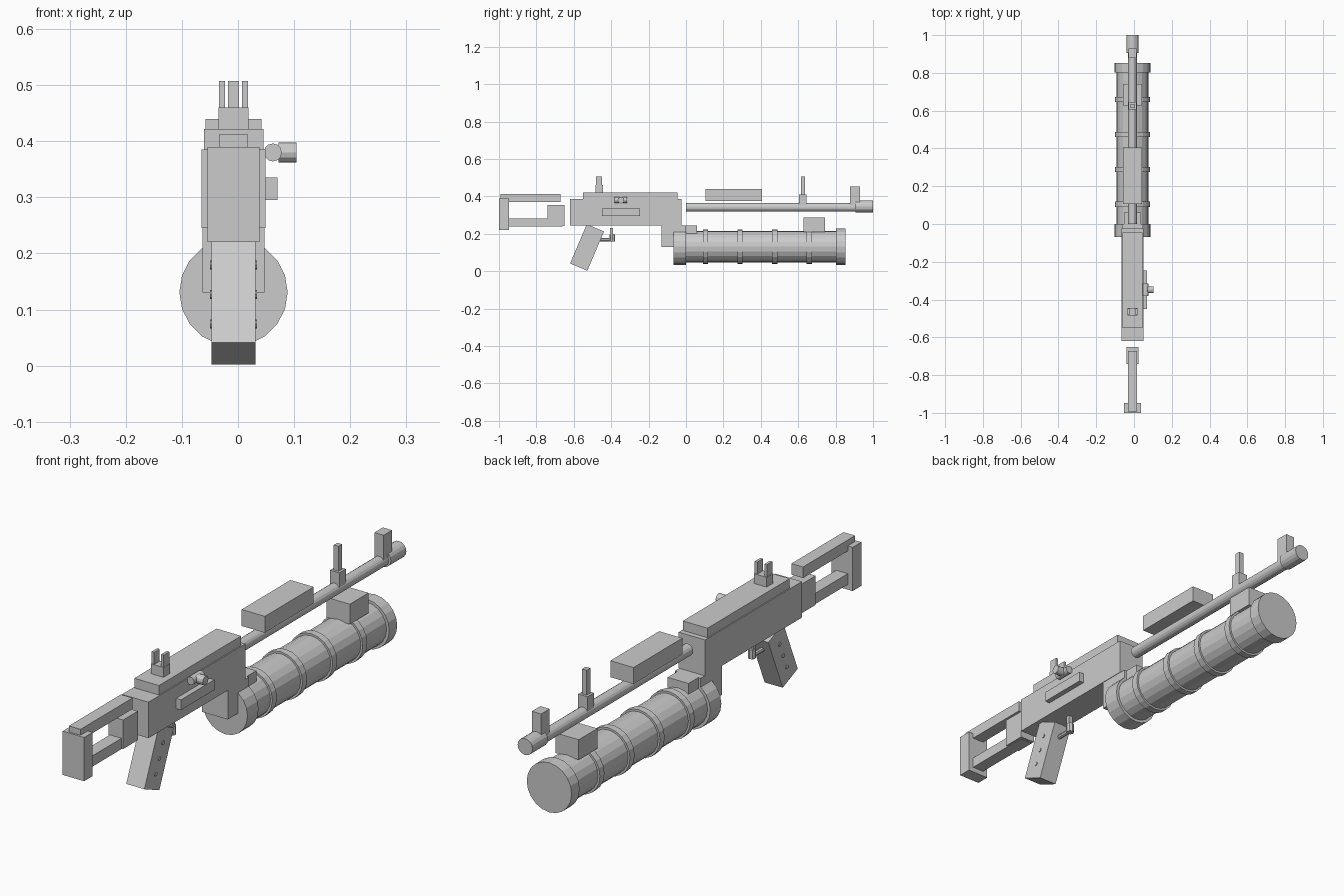
import bpy
from math import radians, sin, cos
from mathutils import Matrix

if "Cube" in bpy.data.objects:
    bpy.data.objects.remove(bpy.data.objects["Cube"])

CX = -0.008  # centre plane of the gun body


def box(name, x, y, z, rot_x=0):
    """Box from (min, max) ranges, optionally tilted about its centre."""
    bpy.ops.mesh.primitive_cube_add(size=1)
    o = bpy.context.object
    o.name = name
    size = [b - a for a, b in (x, y, z)]
    o.data.transform(Matrix.Diagonal((*size, 1)))
    o.location = [(a + b) / 2 for a, b in (x, y, z)]
    o.rotation_euler.x = rot_x
    return o


def mid(half, offset=0):
    """Range of x around the centre plane."""
    return (CX + offset - half, CX + offset + half)


def rod(name, centre, r, length, axis='Y', sides=20):
    bpy.ops.mesh.primitive_cylinder_add(vertices=sides, radius=r, depth=length)
    o = bpy.context.object
    o.name = name
    turn = {'X': Matrix.Rotation(radians(90), 4, 'Y'),
            'Y': Matrix.Rotation(radians(90), 4, 'X'),
            'Z': Matrix.Identity(4)}[axis]
    o.data.transform(turn)
    o.location = centre
    return o


def rod_y(name, y0, y1, z, r, sides=20):
    return rod(name, (CX, (y0 + y1) / 2, z), r, y1 - y0, 'Y', sides)


# Receiver
box("receiver", mid(0.057), (-0.62, -0.025), (0.245, 0.385))
box("receiver_cover", mid(0.053), (-0.55, -0.045), (0.385, 0.422))
box("ejection_plate", (0.045, 0.07), (-0.45, -0.245), (0.295, 0.335))

# Charging handle
rod("handle_base", (0.062, -0.348, 0.38), 0.016, 0.066, 'Y', 12)
rod("handle_knob", (0.088, -0.348, 0.38), 0.0175, 0.032, 'X', 12)

# Open-frame stock
box("stock_butt", mid(0.046), (-1.0, -0.947), (0.22, 0.39))
box("stock_top_bar", mid(0.025), (-0.992, -0.672), (0.37, 0.413))
box("stock_lower_bar", mid(0.025), (-0.947, -0.66), (0.24, 0.282))
box("stock_front_block", mid(0.032), (-0.74, -0.65), (0.242, 0.355))

# Grip with side pins
tilt = radians(-23)
gy, gz = -0.529, 0.127
box("grip", mid(0.039), (gy - 0.05, gy + 0.05), (gz - 0.114, gz + 0.114), tilt)
for i in (-1, 0, 1):
    d = i * 0.057
    rod(f"grip_pin_{i + 2}", (CX, gy - d * sin(tilt), gz + d * cos(tilt)),
        0.008, 0.084, 'X', 8)

# Trigger
rod_y("trigger_rod", -0.48, -0.385, 0.168, 0.009, 8)
rod("trigger_post", (CX, -0.394, 0.178), 0.015, 0.036, 'Z', 8)
box("trigger_tip", mid(0.009), (-0.405, -0.39), (0.19, 0.232))

# Large lower tube
rod_y("tube", -0.06, 0.845, 0.131, 0.085)
rod_y("tube_rear_flange", -0.068, 0.0, 0.131, 0.0965)
rod_y("tube_front_flange", 0.803, 0.852, 0.131, 0.0965)
for i in range(4):
    y = 0.104 + 0.185 * i
    rod_y(f"tube_ring_{i + 1}", y - 0.014, y + 0.014, 0.131, 0.093)

# Tube mounts
box("rear_mount", mid(0.055), (-0.13, 0.0), (0.13, 0.245))
box("rear_mount_lug", mid(0.045), (0.0, 0.06), (0.2, 0.245))
box("front_mount", mid(0.05), (0.627, 0.742), (0.21, 0.288))

# Barrel and handguard
rod_y("barrel", 0.0, 0.91, 0.342, 0.023, 16)
rod_y("muzzle", 0.905, 1.0, 0.346, 0.032, 16)
box("handguard", mid(0.05), (0.105, 0.405), (0.376, 0.44))

# Sights
box("rear_sight_base", mid(0.027), (-0.485, -0.445), (0.42, 0.46))
for side, s in (("left", -1), ("right", 1)):
    box(f"rear_sight_leaf_{side}", mid(0.0055, s * 0.0205),
        (-0.482, -0.448), (0.46, 0.507))
box("front_sight_base", mid(0.02), (0.605, 0.645), (0.35, 0.41))
box("front_sight_post", mid(0.01), (0.614, 0.636), (0.41, 0.507))
box("muzzle_block", mid(0.02), (0.878, 0.93), (0.35, 0.452))
